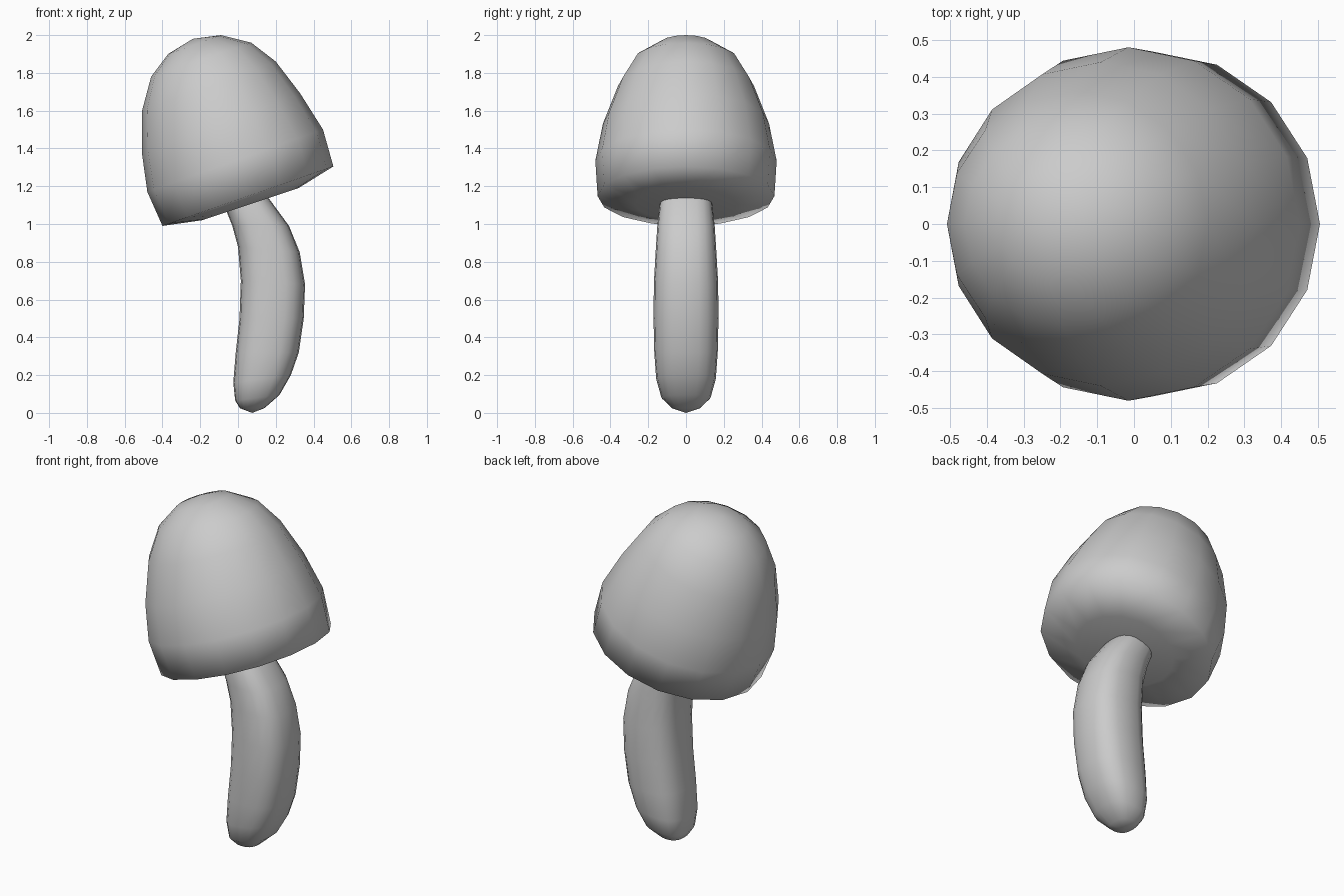
import bpy, bmesh, math

if "Cube" in bpy.data.objects:
    bpy.data.objects.remove(bpy.data.objects["Cube"])


def loft(name, start, rings, end, sides, power):
    """Skin tilted rings; each ring is (left x, left z, right x, right z, half depth)."""
    bm = bmesh.new()

    def bend(v):
        return math.copysign(abs(v) ** (2 / power), v)

    loops = []
    for lx, lz, rx, rz, hy in rings:
        loop = []
        for i in range(sides):
            a = 2 * math.pi * i / sides
            c, s = bend(math.cos(a)), bend(math.sin(a))
            t = (1 + c) / 2
            loop.append(bm.verts.new((lx + (rx - lx) * t, hy * s, lz + (rz - lz) * t)))
        loops.append(loop)
    first = bm.verts.new((start[0], 0, start[1]))
    last = bm.verts.new((end[0], 0, end[1]))
    for i in range(sides):
        j = (i + 1) % sides
        bm.faces.new((first, loops[0][j], loops[0][i]))
        bm.faces.new((last, loops[-1][i], loops[-1][j]))
        for a, b in zip(loops, loops[1:]):
            bm.faces.new((a[i], a[j], b[j], b[i]))
    bmesh.ops.recalc_face_normals(bm, faces=bm.faces[:])
    for f in bm.faces:
        f.smooth = True
    mesh = bpy.data.meshes.new(name)
    bm.to_mesh(mesh)
    bm.free()
    obj = bpy.data.objects.new(name, mesh)
    bpy.context.collection.objects.link(obj)
    return obj


# Tilted low-poly cap, from the underside centre to the crown
loft("mushroom_cap", (0.065, 1.105), [
    (-0.19, 1.02, 0.32, 1.19, 0.27),
    (-0.40, 0.99, 0.505, 1.305, 0.468),
    (-0.48, 1.17, 0.45, 1.50, 0.48),
    (-0.508, 1.37, 0.33, 1.69, 0.44),
    (-0.508, 1.60, 0.20, 1.86, 0.36),
    (-0.46, 1.78, 0.07, 1.96, 0.275),
    (-0.37, 1.90, -0.09, 2.00, 0.145),
], (-0.24, 1.98), 16, 2.0)

# Curved stem with a squarish round section, ending inside the cap
loft("mushroom_stem", (0.075, 0.0), [
    (0.01, 0.025, 0.14, 0.025, 0.075),
    (-0.015, 0.065, 0.22, 0.095, 0.13),
    (-0.025, 0.16, 0.28, 0.20, 0.158),
    (-0.012, 0.32, 0.322, 0.32, 0.168),
    (0.008, 0.50, 0.348, 0.50, 0.172),
    (0.015, 0.70, 0.355, 0.68, 0.17),
    (0.0, 0.88, 0.327, 0.85, 0.16),
    (-0.03, 0.99, 0.27, 0.99, 0.152),
    (-0.07, 1.09, 0.16, 1.14, 0.138),
    (-0.10, 1.14, 0.08, 1.21, 0.12),
], (-0.02, 1.19), 20, 2.6)
